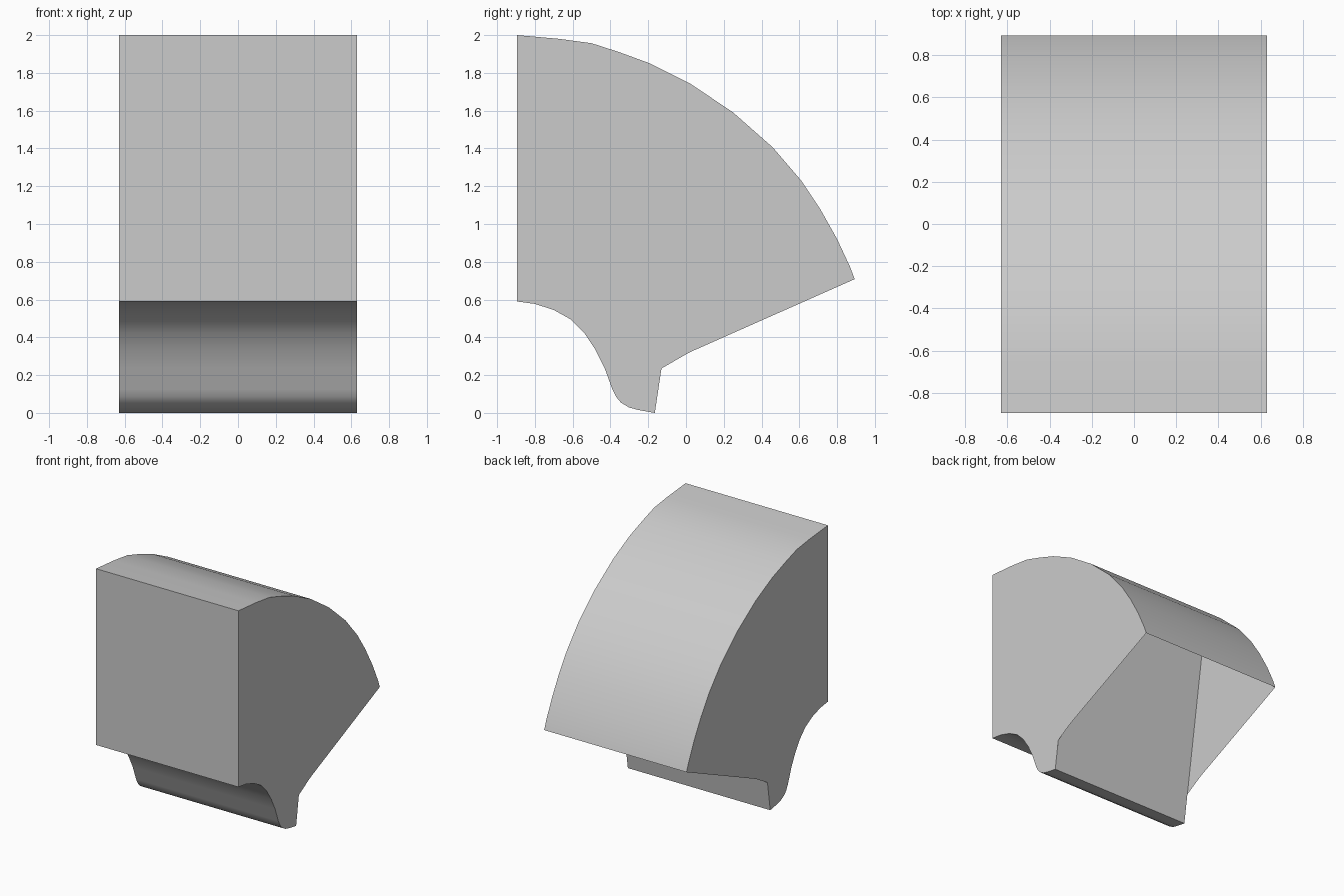
import bpy
import math

if "Cube" in bpy.data.objects:
    bpy.data.objects.remove(bpy.data.objects["Cube"])

HALF = 0.63  # half width along x

grey = bpy.data.materials.new("plain grey")
grey.diffuse_color = (0.6, 0.6, 0.6, 1.0)
grey.use_nodes = True
grey.node_tree.nodes["Principled BSDF"].inputs["Base Color"].default_value = grey.diffuse_color

# Side profile as (y, z): underside from the foot forward to the front edge
underside = [(-0.165, 0.0), (-0.25, 0.015), (-0.30, 0.028), (-0.345, 0.055),
             (-0.37, 0.085), (-0.39, 0.125), (-0.43, 0.235), (-0.48, 0.335),
             (-0.54, 0.425), (-0.61, 0.495), (-0.70, 0.545), (-0.80, 0.577),
             (-0.895, 0.59)]
# Curved outer surface from the front top edge to the back edge
crown = [(-0.895, 2.0), (-0.67, 1.98), (-0.50, 1.957), (-0.36, 1.912),
         (-0.19, 1.85), (0.02, 1.745), (0.25, 1.59), (0.46, 1.405),
         (0.61, 1.23), (0.71, 1.08), (0.80, 0.92), (0.87, 0.77),
         (0.893, 0.708)]
# Slanted back edge of the end plates down to the foot
back_edge = [(0.04, 0.33), (0.0, 0.31), (-0.13, 0.235)]


def sheet(name, path, caps=()):
    """Sweep an open path across the width, with optional flat end plates."""
    outline = path + list(caps)
    n = len(outline)
    verts = [(x, y, z) for x in (-HALF, HALF) for y, z in outline]
    faces = [(i, n + i, n + i + 1, i + 1) for i in range(len(path) - 1)]
    if caps:
        faces += [tuple(range(n)), tuple(reversed(range(n, 2 * n)))]
    mesh = bpy.data.meshes.new(name)
    mesh.from_pydata(verts, [], faces)
    mesh.materials.append(grey)
    obj = bpy.data.objects.new(name, mesh)
    bpy.context.collection.objects.link(obj)
    bpy.ops.object.select_all(action='DESELECT')
    obj.select_set(True)
    bpy.context.view_layer.objects.active = obj
    bpy.ops.object.shade_smooth_by_angle(angle=math.radians(35))
    return obj


# Outer shell: foot, hollow, front wall, crown and end plates; open at the back
sheet("shell", underside + crown, back_edge)

# Inner wall rising from the foot to the underside of the crown
sheet("inner_wall", [(0.088, 1.698), (-0.165, 0.0)])
